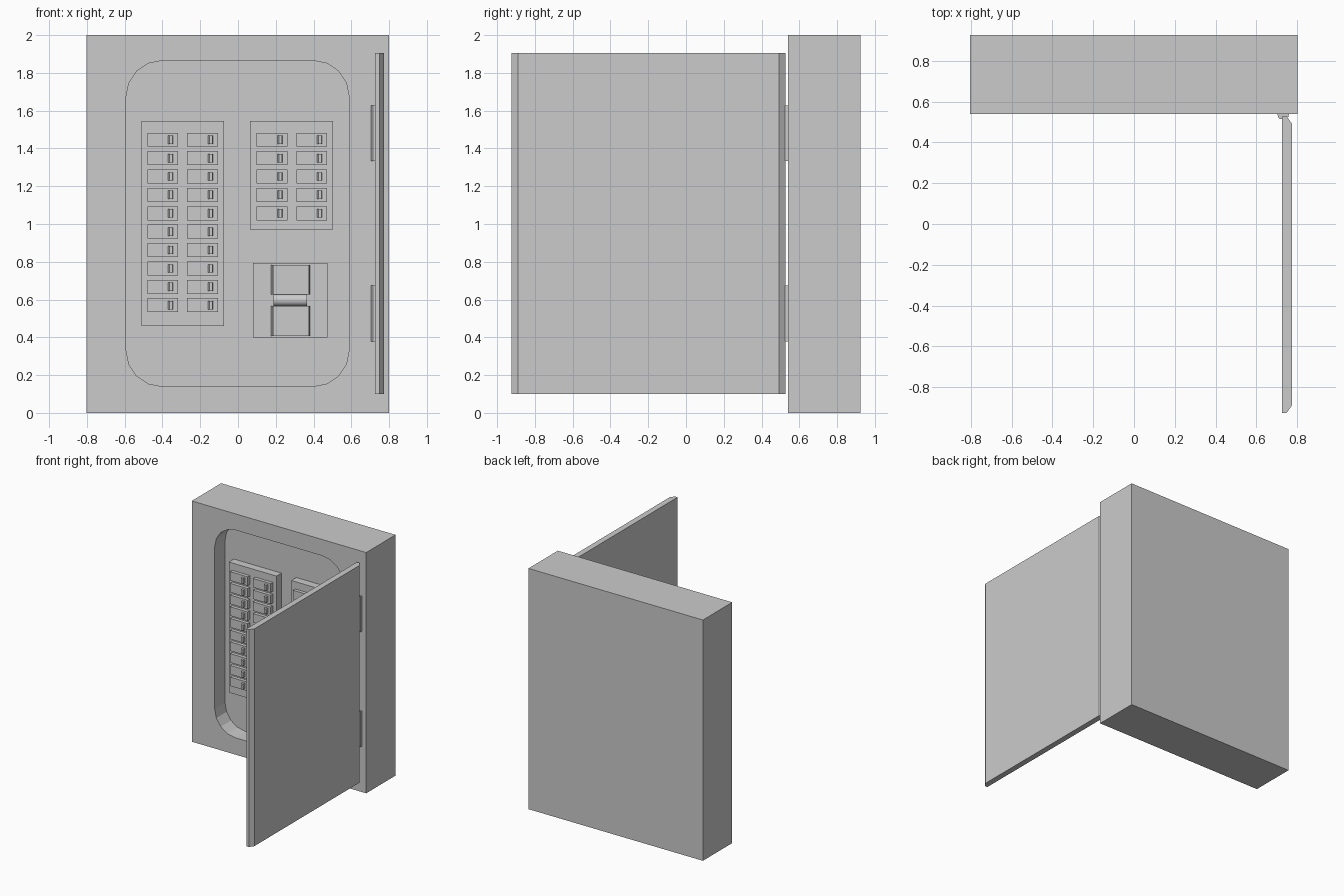
import bpy, bmesh, math

if "Cube" in bpy.data.objects:
    bpy.data.objects.remove(bpy.data.objects["Cube"])

FRONT, BACK, FLOOR = 0.54, 0.925, 0.675


def prism(name, pts, lo, hi, axis='z'):
    """Extrude a 2D outline: (x, y) along z, or (x, z) along y."""
    bm = bmesh.new()
    place = (lambda p, d: (p[0], p[1], d)) if axis == 'z' else (lambda p, d: (p[0], d, p[1]))
    a = [bm.verts.new(place(p, lo)) for p in pts]
    b = [bm.verts.new(place(p, hi)) for p in pts]
    bm.faces.new(a)
    bm.faces.new(b)
    n = len(pts)
    for i in range(n):
        j = (i + 1) % n
        bm.faces.new((a[i], a[j], b[j], b[i]))
    return finish(name, bm)


def finish(name, bm):
    bmesh.ops.recalc_face_normals(bm, faces=bm.faces[:])
    me = bpy.data.meshes.new(name)
    bm.to_mesh(me)
    bm.free()
    ob = bpy.data.objects.new(name, me)
    bpy.context.scene.collection.objects.link(ob)
    return ob


def add_block(bm, x0, x1, y0, y1, z0, z1, left=0.0, right=0.0):
    """Box whose front (y0) can be inset on its left and right sides."""
    f = [bm.verts.new(v) for v in ((x0 + left, y0, z0), (x1 - right, y0, z0),
                                   (x1 - right, y0, z1), (x0 + left, y0, z1))]
    b = [bm.verts.new(v) for v in ((x0, y1, z0), (x1, y1, z0), (x1, y1, z1), (x0, y1, z1))]
    bm.faces.new(f)
    bm.faces.new(b)
    for i in range(4):
        j = (i + 1) % 4
        bm.faces.new((f[i], f[j], b[j], b[i]))


def block(name, *args, **kw):
    bm = bmesh.new()
    add_block(bm, *args, **kw)
    return finish(name, bm)


def rounded_rect(x0, x1, z0, z1, r, seg):
    pts = []
    corners = ((x1 - r, z1 - r), (x0 + r, z1 - r), (x0 + r, z0 + r), (x1 - r, z0 + r))
    for k, (cx, cz) in enumerate(corners):
        for i in range(seg + 1):
            a = math.pi / 2 * (k + i / seg)
            pts.append((cx + r * math.cos(a), cz + r * math.sin(a)))
    return pts


# Cabinet with a rounded recess cut in its front
cabinet = block("cabinet", -0.803, 0.80, FRONT, BACK, 0, 2)
cutter = prism("recess_cutter", rounded_rect(-0.592, 0.588, 0.14, 1.865, 0.19, 4),
               FRONT - 0.1, FLOOR, 'y')
cutter.hide_render = True
mod = cabinet.modifiers.new("recess", 'BOOLEAN')
mod.object = cutter
mod.operation = 'DIFFERENCE'
mod.solver = 'EXACT'
bpy.context.view_layer.objects.active = cabinet
bpy.ops.object.modifier_apply(modifier=mod.name)
bpy.data.objects.remove(cutter)


# Breaker banks: mounting plate, rows of breakers, little toggles
def breaker_bank(name, x0, x1, z0, z1, columns, rows):
    plate_y = FLOOR - 0.065
    block(name + "_plate", x0, x1, plate_y, FLOOR + 0.005, z0, z1)
    body, toggles = bmesh.new(), bmesh.new()
    for cx in columns:
        for r in range(rows):
            cz = 1.446 - r * 0.0973
            add_block(body, cx - 0.081, cx + 0.081, plate_y - 0.028, plate_y + 0.003,
                      cz - 0.037, cz + 0.037)
            add_block(toggles, cx + 0.028, cx + 0.056, plate_y - 0.05, plate_y - 0.025,
                      cz - 0.022, cz + 0.022, left=0.009, right=0.003)
    finish(name + "_breakers", body)
    finish(name + "_toggles", toggles)


breaker_bank("left_bank", -0.512, -0.074, 0.46, 1.544, (-0.399, -0.188), 10)
breaker_bank("right_bank", 0.063, 0.502, 0.97, 1.544, (0.18, 0.39), 5)

# Main switch: plate, two blocks and a round bar between them
block("main_switch_plate", 0.079, 0.475, FLOOR - 0.04, FLOOR + 0.005, 0.398, 0.793)
for label, z0, z1 in (("lower", 0.408, 0.565), ("upper", 0.628, 0.783)):
    block("main_switch_block_" + label, 0.174, 0.382, FLOOR - 0.1, FLOOR - 0.035, z0, z1,
          left=0.012, right=0.006)
bpy.ops.mesh.primitive_cylinder_add(vertices=20, radius=0.032, depth=0.178,
                                    location=(0.276, FLOOR - 0.06, 0.597),
                                    rotation=(0, math.pi / 2, 0))
bar = bpy.context.object
bar.name = "main_switch_bar"
bpy.ops.object.shade_smooth_by_angle()

# Open door, chamfered on its outer long edges
prism("door", [(0.724, -0.925), (0.748, -0.925), (0.773, -0.89), (0.773, 0.493),
               (0.748, 0.527), (0.724, 0.527)], 0.10, 1.905)

# Hinges
hinge = [(0.703, 0.545), (0.705, 0.525), (0.715, 0.514), (0.726, 0.514), (0.734, 0.523),
         (0.757, 0.525), (0.76, 0.545)]
for label, z0 in (("lower", 0.379), ("upper", 1.333)):
    prism("hinge_" + label, hinge, z0, z0 + 0.295)
